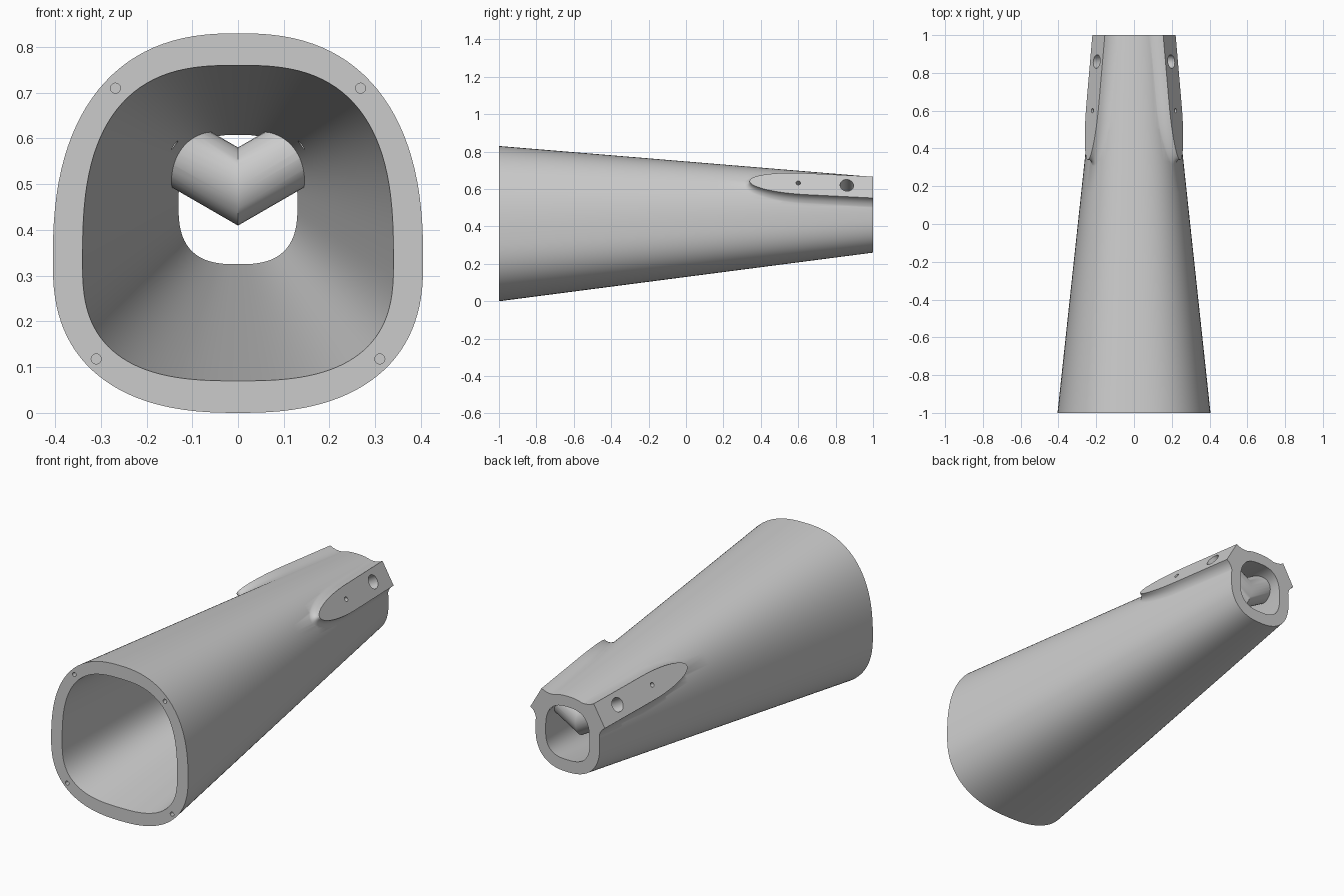
import bpy, bmesh
from math import sin, cos, pi, radians, copysign
from mathutils import Vector

cube = bpy.data.objects.get("Cube")
if cube:
    bpy.data.objects.remove(cube)

grey = bpy.data.materials.new("plain grey")
grey.use_nodes = True
grey.diffuse_color = (0.6, 0.6, 0.6, 1)
grey.node_tree.nodes["Principled BSDF"].inputs["Base Color"].default_value = grey.diffuse_color


def loft(name, rings, wrap=False, ladder_cap=False):
    """Skin closed rings of points; cap the ends unless the loft wraps round."""
    bm = bmesh.new()
    vs = [[bm.verts.new(p) for p in ring] for ring in rings]
    n = len(vs[0])
    pairs = list(zip(vs, vs[1:])) + ([(vs[-1], vs[0])] if wrap else [])
    for a, b in pairs:
        for i in range(n):
            j = (i + 1) % n
            bm.faces.new((a[i], a[j], b[j], b[i]))
    if not wrap:
        bm.faces.new(vs[0])
        end = vs[-1]
        if ladder_cap:
            for i in range(n // 2 - 1):
                bm.faces.new((end[i], end[i + 1], end[n - 2 - i], end[n - 1 - i]))
        else:
            bm.faces.new(end)
    bmesh.ops.recalc_face_normals(bm, faces=bm.faces)
    mesh = bpy.data.meshes.new(name)
    bm.to_mesh(mesh)
    bm.free()
    mesh.materials.append(grey)
    obj = bpy.data.objects.new(name, mesh)
    bpy.context.collection.objects.link(obj)
    return obj


# Tapered egg-shaped sections: half width, widest height, rise, drop
OUTER = ((0.405, 0.33, 0.50, 0.33), (0.19, 0.45, 0.215, 0.19), 2.45)
BORE = ((0.34, 0.33, 0.43, 0.26), (0.13, 0.455, 0.153, 0.13), 2.75)


def section(shape, y):
    t = (y + 1) / 2
    return [p + (q - p) * t for p, q in zip(shape[0], shape[1])]


def section_ring(shape, y, sides=112):
    a, zc, up, down = section(shape, y)
    e = 2 / shape[2]
    ring = []
    for i in range(sides):
        c, s = cos(2 * pi * i / sides), sin(2 * pi * i / sides)
        ring.append((a * copysign(abs(c) ** e, c), y,
                     zc + (up if s > 0 else down) * copysign(abs(s) ** e, s)))
    return ring


def inside_tube(p):
    a, zc, up, down = section(OUTER, p.y)
    h = p.z - zc
    n = OUTER[2]
    return abs(p.x / a) ** n + abs(h / (up if h > 0 else down)) ** n < 1


# Side pads face outward and 30 degrees upward
TILT = radians(30)
PAD_S = 0.434


def pad_point(d, y, s):
    return Vector((d * cos(TILT) - s * sin(TILT), y, d * sin(TILT) + s * cos(TILT)))


def pad_height(y):
    return 0.467 + 0.1 * (1 - y)


def drop(y, s, sink):
    d = pad_height(y)
    while d > 0.3 and not inside_tube(pad_point(d, y, s)):
        d -= 0.001
    return pad_point(d - sink, y, s)


def mirrored(points, side):
    return [(p.x * side, p.y, p.z) for p in points]


def make_pad(name, side):
    half = [(y, 1, 0, 1) for y in (1, 0.91, 0.82, 0.73)]
    count = 18
    for k in range(count):
        a = pi / 2 * k / (count - 0.5)
        half.append((0.64 - 0.3 * sin(a), cos(a), -sin(a), cos(a)))
    outline = half + [(y, -w, ny, -ns) for y, w, ny, ns in reversed(half)]
    edge, foot, base = [], [], []
    for y, w, ny, ns in outline:
        s = PAD_S + 0.066 * w
        edge.append(pad_point(pad_height(y), y, s))
        foot.append(drop(y, s, 0))
        base.append(drop(y + 0.055 * ny, s + 0.05 * ns, 0.003))
    rings = []
    for k in range(7):
        t = k / 6
        rings.append([p * (1 - t) ** 2 + q * 2 * t * (1 - t) + r * t * t
                      for p, q, r in zip(edge, foot, base)])
    rings.append([p - pad_point(0.012, 0, 0) for p in foot])
    return loft(name, [mirrored(r, side) for r in rings], ladder_cap=True)


def rod_ring(d, y, s, r, side, sides=32):
    return mirrored([pad_point(d, y + r * cos(2 * pi * i / sides), s + r * sin(2 * pi * i / sides))
                     for i in range(sides)], side)


# Hollow tapered tube
stations = [-1 + i / 6 for i in range(13)]
tube = loft("tapered_tube",
            [section_ring(OUTER, y) for y in stations]
            + [section_ring(BORE, y) for y in reversed(stations)], wrap=True)

# Inner crossbar: two sloping rods mitred on the centre line
R, BAR_Y, BAR_Z = 0.074, 0.86, 0.495
middle = [(0, BAR_Y + R * cos(2 * pi * i / 32), BAR_Z + R * sin(2 * pi * i / 32) / cos(TILT))
          for i in range(32)]
ends = [rod_ring(0.425, BAR_Y, BAR_Z * cos(TILT), R, side) for side in (1, -1)]
crossbar = loft("inner_crossbar", [ends[0], middle, ends[1]])

added = [crossbar]
cutters = []
for label, side in (("left", 1), ("right", -1)):
    added.append(make_pad(label + "_pad", side))
    # Large pin hole, small through hole, and small hole at the rear rim
    for hole, y, r, top, bottom in (("pin", 0.86, 0.036, 0.6, 0.33),
                                    ("screw", 0.6, 0.012, 0.6, 0.37),
                                    ("rim", 0.985, 0.011, 0.44, 0.35)):
        cutters.append(loft(f"{label}_{hole}_hole",
                            [rod_ring(d, y, PAD_S + 0.004, r, side) for d in (top, bottom)]))
    # Dowel holes in the front rim
    for x, z in ((0.268, 0.71), (0.31, 0.118)):
        cutters.append(loft(label + "_dowel_hole",
                            [[(side * x + 0.011 * cos(pi * i / 10), y, z + 0.011 * sin(pi * i / 10))
                              for i in range(20)] for y in (-1.05, -0.94)]))


# Join the parts and cut the holes
bpy.context.view_layer.objects.active = tube
for operation, parts in (("UNION", added), ("DIFFERENCE", cutters)):
    for part in parts:
        part.hide_render = True
        mod = tube.modifiers.new(part.name, "BOOLEAN")
        mod.operation = operation
        mod.solver = "EXACT"
        mod.object = part
        bpy.ops.object.modifier_apply(modifier=mod.name)
        bpy.data.objects.remove(part)

bpy.ops.object.select_all(action="DESELECT")
tube.select_set(True)
bpy.ops.object.shade_smooth_by_angle(angle=radians(30))
